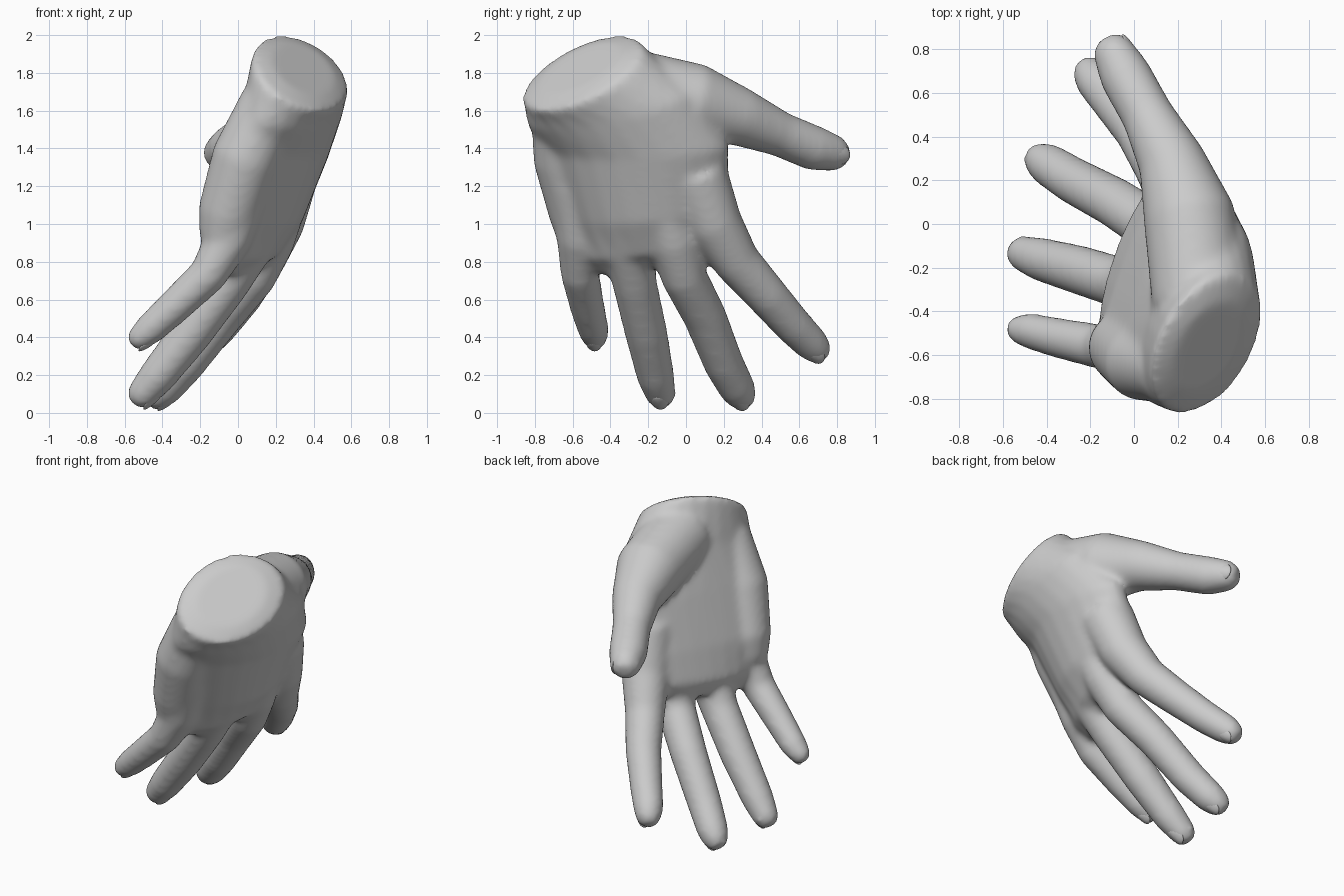
import bpy, bmesh, math
from mathutils import Vector

cube = bpy.data.objects.get("Cube")
if cube:
    bpy.data.objects.remove(cube)

skin = bpy.data.materials.new("matte grey")
skin.use_nodes = True
skin.diffuse_color = (0.6, 0.6, 0.6, 1)
skin.node_tree.nodes["Principled BSDF"].inputs["Base Color"].default_value = (0.6, 0.6, 0.6, 1)

SIDES = 24
ANGLES = [2 * math.pi * i / SIDES for i in range(SIDES)]


def loft(bm, rings):
    """Skin a closed solid over a list of rings."""
    rows = [[bm.verts.new(p) for p in ring] for ring in rings]
    for a, b in zip(rows, rows[1:]):
        for i in range(SIDES):
            j = (i + 1) % SIDES
            bm.faces.new((a[i], a[j], b[j], b[i]))
    bm.faces.new(rows[0][::-1])
    bm.faces.new(rows[-1])


def section(centre, u, v, cup):
    """Oval with its edges curled towards the palm."""
    c, u, v = Vector(centre), Vector(u), Vector(v)
    return [c + u * math.cos(a) + v * (math.sin(a) - cup * (math.cos(a) ** 2 - 0.4)) for a in ANGLES]


def digit(bm, nodes):
    """Round tapering limb through (x, y, z, radius) nodes with a domed tip."""
    pts = [Vector(n[:3]) for n in nodes]
    rad = [n[3] for n in nodes]
    end = (pts[-1] - pts[-2]).normalized()
    pts.append(pts[-1] + end * rad[-1] * 0.6)
    rad.append(rad[-1] * 0.6)
    rings = []
    for i, p in enumerate(pts):
        t = (pts[min(i + 1, len(pts) - 1)] - pts[max(i - 1, 0)]).normalized()
        u = t.cross(Vector((1, 0, 0))).normalized()
        v = t.cross(u)
        rings.append([p + (u * math.cos(a) + v * math.sin(a)) * rad[i] for a in ANGLES])
    loft(bm, rings)


bm = bmesh.new()

# Palm from the knuckles up to the slanted, slightly domed wrist cut
loft(bm, [
    section((0.01, -0.19, 0.78), (0.08, 0.27, 0.05), (0.08, -0.03, -0.02), 0.1),
    section((0.04, -0.20, 0.87), (0.13, 0.38, 0.05), (0.15, -0.05, -0.04), 0.2),
    section((0.10, -0.23, 1.07), (0.16, 0.44, 0.03), (0.18, -0.06, -0.06), 0.4),
    section((0.21, -0.29, 1.40), (0.17, 0.50, 0.00), (0.20, -0.07, -0.05), 0.35),
    section((0.29, -0.41, 1.62), (0.17, 0.43, 0.07), (0.20, -0.08, -0.10), 0.1),
    section((0.33, -0.55, 1.80), (0.18, 0.30, 0.07), (0.18, -0.11, -0.19), 0),
    section((0.345, -0.565, 1.825), (0.12, 0.20, 0.05), (0.12, -0.07, -0.13), 0),
])

# Heel of the hand on the little finger side
digit(bm, [(0.17, -0.66, 1.64, 0.16), (0.04, -0.63, 1.35, 0.18),
           (-0.05, -0.56, 1.05, 0.165), (-0.08, -0.55, 0.92, 0.13)])

# Thumb and fingers, from the bones inside the palm out to the tips
digits = {
    "thumb": [(0.30, -0.35, 1.72, 0.22), (0.25, 0.05, 1.64, 0.21), (0.17, 0.29, 1.565, 0.155),
              (0.06, 0.50, 1.475, 0.12), (-0.04, 0.68, 1.40, 0.12), (-0.10, 0.80, 1.37, 0.095)],
    "index": [(0.26, 0.05, 1.27, 0.17), (0.20, 0.15, 1.00, 0.15), (0.12, 0.27, 0.80, 0.125),
              (0.02, 0.43, 0.62, 0.112), (-0.10, 0.57, 0.46, 0.102), (-0.18, 0.66, 0.37, 0.094),
              (-0.21, 0.705, 0.325, 0.078)],
    "middle": [(0.28, -0.15, 1.25, 0.13), (0.16, -0.06, 0.91, 0.14), (0.08, -0.01, 0.72, 0.122),
               (-0.09, 0.10, 0.51, 0.115), (-0.28, 0.20, 0.26, 0.107), (-0.39, 0.27, 0.13, 0.098),
               (-0.44, 0.30, 0.08, 0.08)],
    "ring": [(0.18, -0.38, 1.25, 0.13), (0.06, -0.31, 0.90, 0.14), (-0.06, -0.27, 0.68, 0.118),
             (-0.25, -0.21, 0.42, 0.113), (-0.43, -0.16, 0.19, 0.10), (-0.52, -0.13, 0.085, 0.08)],
    "little": [(0.05, -0.59, 1.22, 0.14), (-0.05, -0.56, 0.92, 0.125), (-0.16, -0.56, 0.73, 0.103),
               (-0.35, -0.52, 0.55, 0.092), (-0.47, -0.49, 0.44, 0.084), (-0.535, -0.48, 0.385, 0.066)],
}
for nodes in digits.values():
    digit(bm, nodes)

bmesh.ops.recalc_face_normals(bm, faces=bm.faces)
mesh = bpy.data.meshes.new("hand")
bm.to_mesh(mesh)
bm.free()
mesh.materials.append(skin)
hand = bpy.data.objects.new("hand", mesh)
bpy.context.collection.objects.link(hand)

# Fuse the solids into one skin and soften it
fuse = hand.modifiers.new("fuse", 'REMESH')
fuse.mode = 'VOXEL'
fuse.voxel_size = 0.018
fuse.use_smooth_shade = True
soften = hand.modifiers.new("soften", 'SMOOTH')
soften.factor = 0.5
soften.iterations = 18

# Fingernails: thin domed ovals set into the back of each tip
for name, nodes in digits.items():
    a, b = Vector(nodes[-2][:3]), Vector(nodes[-1][:3])
    along = (b - a).normalized()
    back = Vector((0.8, 0.5, -0.1)) if name == "thumb" else Vector((0.75, -0.15, -0.6))
    back = (back - along * back.dot(along)).normalized()
    side = back.cross(along)
    r = nodes[-1][3]
    bm = bmesh.new()
    bmesh.ops.create_uvsphere(bm, u_segments=16, v_segments=8, radius=1)
    for v in bm.verts:
        x, y, z = v.co
        lift = r * (0.9 - 0.22 * x * x - 0.13 * y) + z * 0.01
        v.co = b + along * (r * (0.7 * y - 0.25)) + side * (x * r * 0.62) + back * lift
    bmesh.ops.recalc_face_normals(bm, faces=bm.faces)
    nail_mesh = bpy.data.meshes.new(name + "_nail")
    bm.to_mesh(nail_mesh)
    bm.free()
    nail_mesh.shade_smooth()
    nail_mesh.materials.append(skin)
    bpy.context.collection.objects.link(bpy.data.objects.new(name + "_nail", nail_mesh))
